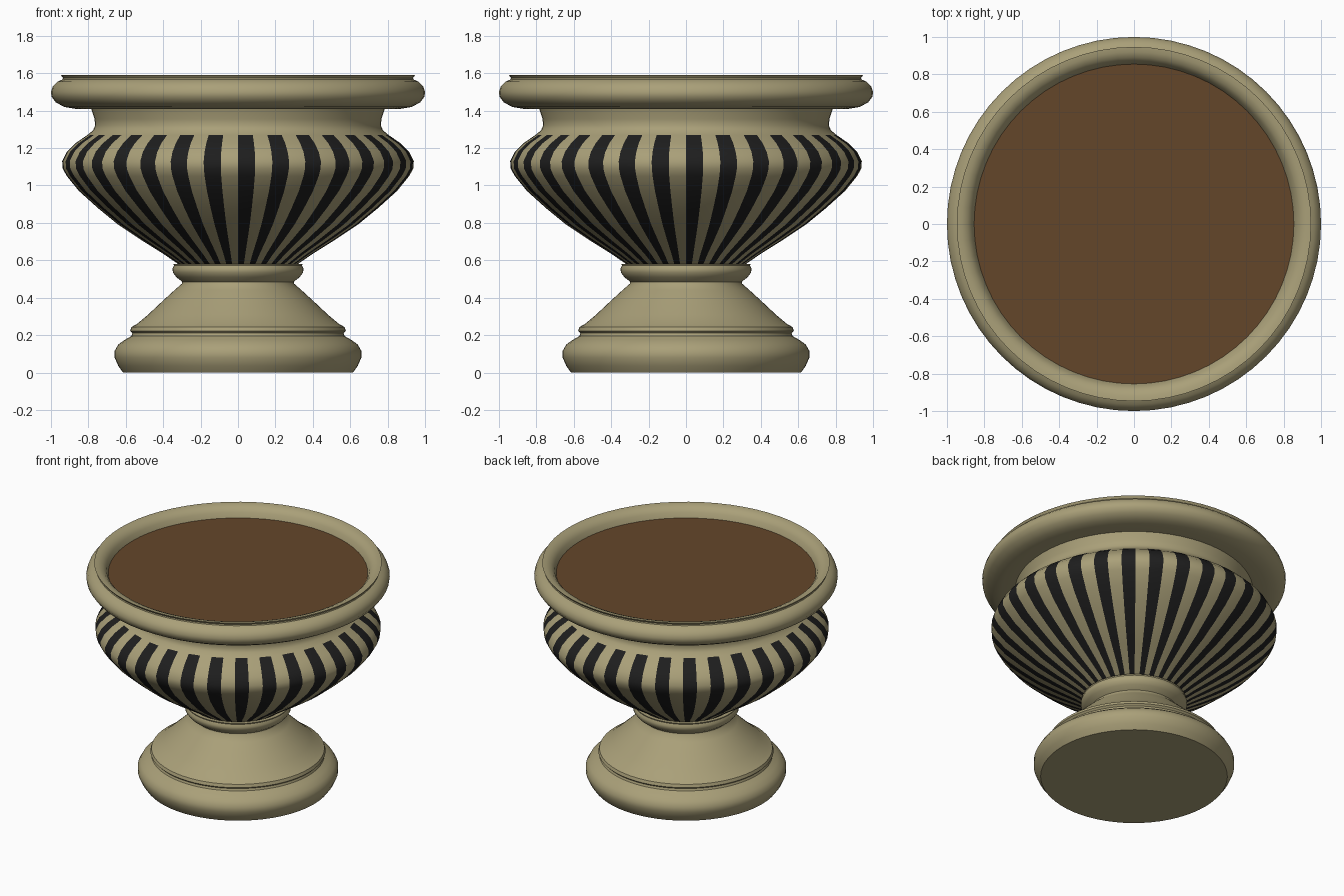
import bpy, bmesh
from math import pi, cos, sin, radians

if "Cube" in bpy.data.objects:
    bpy.data.objects.remove(bpy.data.objects["Cube"])

SEG = 64  # 32 dark stripes alternating with 32 plain ones


def material(name, rgb):
    m = bpy.data.materials.new(name)
    m.diffuse_color = (*rgb, 1)
    m.use_nodes = True
    m.node_tree.nodes["Principled BSDF"].inputs["Base Color"].default_value = m.diffuse_color
    return m


stone = material("stone", (0.40, 0.35, 0.19))
dark = material("dark_stripe", (0.013, 0.013, 0.013))
earth = material("earth", (0.127, 0.061, 0.023))


def lathe(name, profile, mats, striped_rows=0):
    """Revolve (radius, z) points around z; the first rows may alternate material."""
    bm = bmesh.new()
    rings = []
    for r, z in profile:
        if r == 0:
            rings.append([bm.verts.new((0, 0, z))] * SEG)
        else:
            rings.append([bm.verts.new((r * cos(a), r * sin(a), z))
                          for a in (-pi / 2 + 2 * pi * j / SEG for j in range(SEG))])
    for i in range(len(rings) - 1):
        for j in range(SEG):
            k = (j + 1) % SEG
            quad = [rings[i][j], rings[i][k], rings[i + 1][k], rings[i + 1][j]]
            f = bm.faces.new(list(dict.fromkeys(quad)))
            if i < striped_rows and j % 2 == 0:
                f.material_index = 1
    me = bpy.data.meshes.new(name)
    bm.to_mesh(me)
    bm.free()
    for m in mats:
        me.materials.append(m)
    ob = bpy.data.objects.new(name, me)
    bpy.context.collection.objects.link(ob)
    bpy.ops.object.select_all(action='DESELECT')
    ob.select_set(True)
    bpy.context.view_layer.objects.active = ob
    bpy.ops.object.shade_smooth_by_angle(angle=radians(40))
    return ob


# Foot: rounded plinth, small step, flared stem and collar
lathe("pedestal_foot", [
    (0, 0), (0.615, 0), (0.64, 0.035), (0.66, 0.08), (0.66, 0.115), (0.64, 0.15),
    (0.605, 0.175), (0.57, 0.195), (0.565, 0.21), (0.577, 0.222), (0.57, 0.243),
    (0.54, 0.26), (0.48, 0.31), (0.40, 0.385), (0.34, 0.44), (0.30, 0.475),
    (0.298, 0.485), (0.33, 0.51), (0.348, 0.535), (0.35, 0.555), (0.342, 0.572),
    (0.345, 0.58), (0.30, 0.58)], [stone])

# Striped bowl, with the plain concave neck above it
lathe("bowl", [
    (0.32, 0.58), (0.40, 0.635), (0.52, 0.71), (0.64, 0.79), (0.75, 0.88),
    (0.85, 0.97), (0.915, 1.05), (0.937, 1.09), (0.94, 1.13), (0.915, 1.18),
    (0.87, 1.225), (0.805, 1.27),
    (0.775, 1.295), (0.764, 1.32), (0.767, 1.355), (0.785, 1.41)],
    [stone, dark], striped_rows=11)

# Rolled lip with its small top edge and inner slope
lathe("rim", [
    (0.78, 1.41), (0.87, 1.41), (0.93, 1.42), (0.975, 1.445), (0.997, 1.475),
    (1.0, 1.50), (0.99, 1.53), (0.965, 1.555), (0.938, 1.567), (0.936, 1.575),
    (0.947, 1.59), (0.92, 1.588), (0.89, 1.575), (0.868, 1.55), (0.853, 1.51)],
    [stone])

# Earth filling
lathe("soil", [(0.855, 1.515), (0, 1.515)], [earth])
